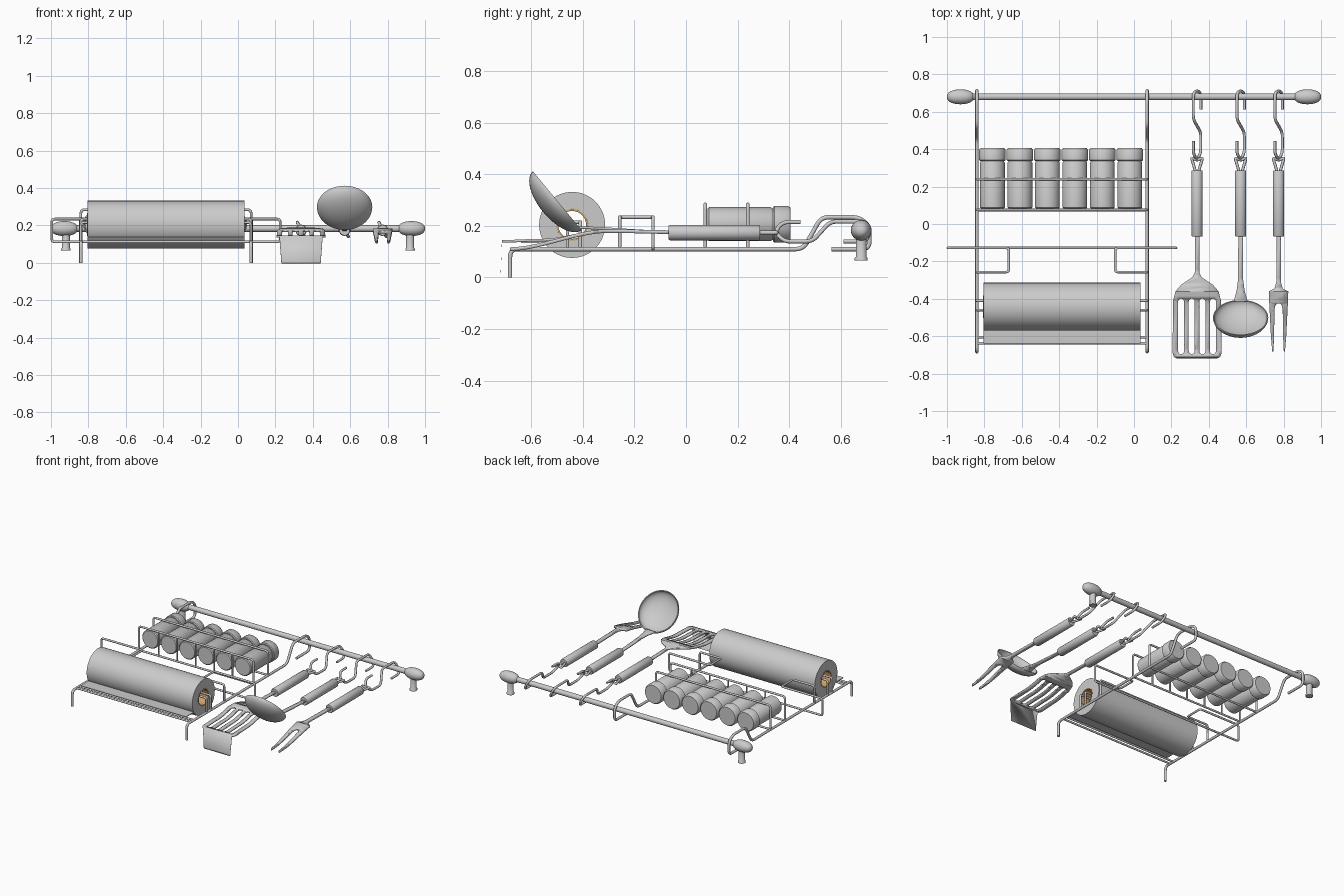
import bpy, bmesh, math
from mathutils import Vector, Matrix

if "Cube" in bpy.data.objects:
    bpy.data.objects.remove(bpy.data.objects["Cube"])


def material(name, rgb):
    m = bpy.data.materials.new(name)
    m.diffuse_color = (*rgb, 1)
    m.use_nodes = True
    m.node_tree.nodes["Principled BSDF"].inputs["Base Color"].default_value = m.diffuse_color
    return m


GREY = material("light grey", (0.6, 0.6, 0.6))
TAN = material("cardboard tan", (0.6, 0.35, 0.14))


def finish(ob, mat=GREY):
    ob.data.materials.clear()
    ob.data.materials.append(mat)
    bpy.ops.object.select_all(action='DESELECT')
    ob.select_set(True)
    bpy.context.view_layer.objects.active = ob
    if ob.type == 'CURVE':
        bpy.ops.object.convert(target='MESH')
        ob = bpy.context.object
    bpy.ops.object.shade_smooth_by_angle(angle=math.radians(40))
    return ob


def link(name, data):
    ob = bpy.data.objects.new(name, data)
    bpy.context.collection.objects.link(ob)
    return ob


def rounded(pts, rad):
    """Replace every inner corner of a path by a small arc."""
    pts = [Vector(p) for p in pts]
    out = [pts[0]]
    for a, b, c in zip(pts, pts[1:], pts[2:]):
        p = b + (a - b).normalized() * min(rad, (a - b).length * 0.48)
        q = b + (c - b).normalized() * min(rad, (c - b).length * 0.48)
        for i in range(6):
            t = i / 5
            out.append(p * (1 - t) ** 2 + b * 2 * t * (1 - t) + q * t * t)
    return out + [pts[-1]]


def wire(name, pts, r=0.009, bend=0.02, cyclic=False):
    cu = bpy.data.curves.new(name, 'CURVE')
    cu.dimensions = '3D'
    cu.bevel_depth, cu.bevel_resolution, cu.use_fill_caps = r, 3, True
    path = rounded(pts, bend)
    sp = cu.splines.new('POLY')
    sp.points.add(len(path) - 1)
    for p, v in zip(sp.points, path):
        p.co = (*v, 1)
    sp.use_cyclic_u = cyclic
    return finish(link(name, cu))


def lathe(name, profile, matrix, mat=GREY, steps=40):
    """Spin (radius, height) points round the local z axis."""
    bm = bmesh.new()
    vs = [bm.verts.new((r, 0, h)) for r, h in profile]
    es = [bm.edges.new(e) for e in zip(vs, vs[1:])]
    bmesh.ops.spin(bm, geom=vs + es, axis=(0, 0, 1), cent=(0, 0, 0),
                   angle=2 * math.pi, steps=steps)
    bmesh.ops.remove_doubles(bm, verts=bm.verts, dist=1e-5)
    bmesh.ops.recalc_face_normals(bm, faces=bm.faces)
    bm.transform(matrix)
    me = bpy.data.meshes.new(name)
    bm.to_mesh(me)
    bm.free()
    return finish(link(name, me), mat)


def at(x, y, z, axis=None, angle=0):
    m = Matrix.Translation((x, y, z))
    return m @ Matrix.Rotation(angle, 4, axis) if axis else m


def plate(name, x, loops, heights, thick=0.005):
    """Flat outline with holes, bent along y to follow (y, z) heights."""
    cu = bpy.data.curves.new(name, 'CURVE')
    cu.dimensions, cu.fill_mode, cu.extrude = '2D', 'BOTH', thick
    for loop in loops:
        sp = cu.splines.new('POLY')
        sp.points.add(len(loop) - 1)
        for p, v in zip(sp.points, loop):
            p.co = (v[0], v[1], 0, 1)
        sp.use_cyclic_u = True
    ob = finish(link(name, cu))
    bm = bmesh.new()
    bm.from_mesh(ob.data)
    for i in range(28):
        bmesh.ops.bisect_plane(bm, geom=bm.verts[:] + bm.edges[:] + bm.faces[:],
                               plane_co=(0, -0.08 - i * 0.0235, 0), plane_no=(0, 1, 0))
    bmesh.ops.remove_doubles(bm, verts=bm.verts, dist=1e-5)
    for v in bm.verts:
        for (y0, z0), (y1, z1) in zip(heights, heights[1:]):
            if y1 <= v.co.y <= y0 + 1e-4:
                t = (y0 - v.co.y) / (y0 - y1)
                v.co.z += z0 + (z1 - z0) * t * t * (3 - 2 * t)
                break
        v.co.x += x
    bm.to_mesh(ob.data)
    bm.free()
    return ob


def mirrored(half):
    return half + [(-x, y) for x, y in reversed(half)]


# rail, end knobs and wall posts
L, R = -0.84, 0.07
RY, RZ = 0.68, 0.183
lathe("rail", [(0, -0.9), (0.018, -0.9), (0.018, 0.9), (0, 0.9)], at(0, RY, RZ, 'Y', math.pi / 2))
for s in (-1, 1):
    egg = [(0.04 * math.sin(t) ** 0.8 if 0 < i < 16 else 0, -0.072 * math.cos(t))
           for i in range(17) for t in [math.pi * i / 16]]
    lathe("end_knob", egg, at(s * 0.928, RY, RZ, 'Y', math.pi / 2))
    lathe("wall_post", [(0, 0.065), (0.025, 0.065), (0.025, 0.075), (0.021, 0.08),
                        (0.021, 0.17), (0, 0.17)], at(s * 0.92, RY, 0))

# side frame wires hooked over the rail
for x in (L, R):
    wire("side_frame", [(x, -0.683, 0), (x, -0.683, 0.11), (x, 0.455, 0.11), (x, 0.525, 0.234),
                        (x, 0.67, 0.234), (x, 0.712, 0.2), (x, 0.712, 0.11), (x, 0.565, 0.11)], 0.009, 0.03)

# front cross wires
for y in (-0.605, -0.638):
    wire("cross_wire", [(L, y, 0.112), (R, y, 0.112)], 0.007)

# spice rack
for y in (0.075, 0.24):
    wire("rack_guard", [(L, y, 0.11), (L, y, 0.284), (R, y, 0.284), (R, y, 0.11)], 0.007)
    wire("rack_base", [(L, y, 0.112), (R, y, 0.112)], 0.007)
for i in range(5):
    x = -0.683 + 0.147 * i
    wire("rack_divider", [(x, 0.075, 0.112), (x, 0.075, 0.284)], 0.006)

# spice jars with lids
for i in range(6):
    m = at(-0.757 + 0.147 * i, 0.083, 0.207, 'X', -math.pi / 2)
    lathe("spice_jar", [(0, 0), (0.06, 0), (0.066, 0.006), (0.066, 0.245), (0.06, 0.255), (0, 0.255)], m)
    lathe("jar_lid", [(0, 0.255), (0.066, 0.255), (0.071, 0.26), (0.071, 0.312),
                      (0.064, 0.322), (0, 0.322)], m)

# wide bar with folded ends
wire("wide_bar", [(-0.84, -0.257, 0.11), (-0.84, -0.257, 0.234), (-0.67, -0.257, 0.234),
                  (-0.67, -0.128, 0.234), (-0.995, -0.128, 0.234), (-0.995, -0.128, 0.112),
                  (0.225, -0.128, 0.112), (0.225, -0.128, 0.234), (-0.1, -0.128, 0.234),
                  (-0.1, -0.257, 0.234), (0.07, -0.257, 0.234), (0.07, -0.257, 0.11)], 0.007, 0.015)

# paper roll, tube, loose sheet and wire holders
PY, PZ = -0.442, 0.204
m = at(-0.385, PY, PZ, 'Y', math.pi / 2)
lathe("paper_roll", [(0.061, -0.42), (0.128, -0.42), (0.128, 0.42), (0.061, 0.42), (0.061, -0.42)], m, GREY, 64)
lathe("cardboard_tube", [(0.054, -0.421), (0.061, -0.421), (0.061, 0.421), (0.054, 0.421),
                         (0.054, -0.421)], m, TAN)
bpy.ops.mesh.primitive_cube_add(size=1, location=(-0.385, -0.59, 0.137))
sheet = bpy.context.object
sheet.name = "loose_sheet"
sheet.scale = (0.84, 0.1, 0.005)
finish(sheet)
for x, d in ((L, 1), (R, -1)):
    wire("roll_holder", [(x, -0.46, 0.11), (x, -0.46, 0.215), (x + d * 0.1, -0.46, 0.215),
                         (x + d * 0.1, -0.41, 0.215), (x, -0.41, 0.215), (x, -0.41, 0.11)], 0.007, 0.015)

# hooks, hanging eyes and handles
for x in (0.337, 0.57, 0.773):
    a, b = x - 0.02, x + 0.02
    wire("s_hook", [(b, 0.612, 0.14), (b, 0.70, 0.14), (x, 0.714, 0.18), (a, 0.70, 0.217),
                    (a, 0.56, 0.217), (b, 0.49, 0.14), (b, 0.38, 0.14), (x, 0.345, 0.178),
                    (a, 0.375, 0.215), (a, 0.445, 0.215)], 0.008, 0.025)
    wire("hanging_eye", [(x - 0.008, 0.28, 0.174), (x - 0.03, 0.355, 0.174), (x, 0.34, 0.174),
                         (x + 0.03, 0.355, 0.174), (x + 0.008, 0.28, 0.174)], 0.008, 0.012)
    lathe("handle", [(0, -0.067), (0.027, -0.067), (0.03, -0.062), (0.03, 0.282), (0.027, 0.287), (0, 0.287)],
          at(x, 0, 0.174, 'X', -math.pi / 2))

# slotted spatula
outline = mirrored([(0.012, -0.05), (0.012, -0.26), (0.025, -0.285), (0.085, -0.325), (0.115, -0.36),
                    (0.128, -0.41), (0.131, -0.69), (0.124, -0.71), (0.105, -0.72)])
slots = []
for i in range(4):
    cx, top = -0.085 + i * 0.0567, -0.415
    slots.append([(cx + 0.016 * math.cos(t), (top if k < 9 else -0.68) + 0.016 * math.sin(t))
                  for k in range(18) for t in [math.pi * (k if k < 9 else k - 1) / 8]])
plate("spatula", 0.337, [outline] + slots,
      [(-0.05, 0.178), (-0.3, 0.183), (-0.56, 0.145), (-0.72, 0.14)])

# ladle stem and tilted bowl
plate("ladle_stem", 0.57, [mirrored([(0.012, -0.05), (0.014, -0.3), (0.022, -0.36), (0.038, -0.415)])],
      [(-0.05, 0.176), (-0.42, 0.193)])
bowl = [(0.148 * math.sin(t), -0.07 * math.cos(t)) for i in range(13) for t in [math.pi / 2 * i / 12]]
bowl += [(r * 0.96, h * 0.92) for r, h in reversed(bowl)]
lathe("ladle_bowl", bowl, at(0.57, -0.5, 0.298, 'X', -0.88), GREY, 48)

# carving fork
plate("fork", 0.773, [mirrored([(0.012, -0.05), (0.012, -0.31), (0.022, -0.345), (0.052, -0.36),
                                (0.05, -0.42), (0.041, -0.6), (0.034, -0.683), (0.028, -0.683),
                                (0.024, -0.6), (0.022, -0.46), (0.017, -0.435), (0.008, -0.425)])],
      [(-0.05, 0.176), (-0.3, 0.18), (-0.69, 0.11)], 0.007)
